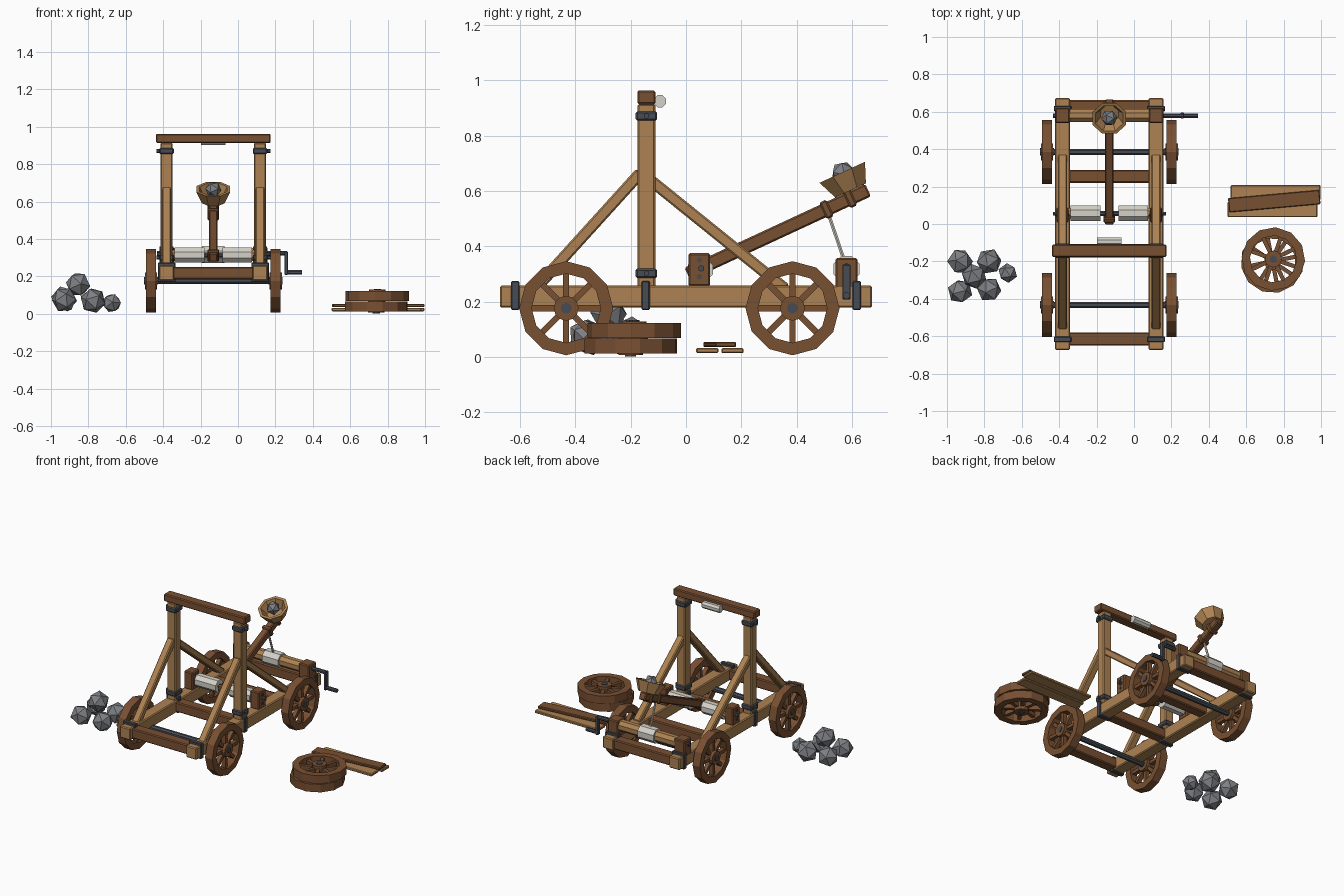
import bpy, bmesh, math, random
from mathutils import Vector, Matrix

if "Cube" in bpy.data.objects:
    bpy.data.objects.remove(bpy.data.objects["Cube"])

random.seed(4)
CX = -0.132          # centre line of the engine
SIDE = 0.25          # rail offset from the centre line


def material(name, rgb):
    m = bpy.data.materials.new(name)
    m.diffuse_color = (*rgb, 1)
    m.use_nodes = True
    m.node_tree.nodes["Principled BSDF"].inputs["Base Color"].default_value = m.diffuse_color
    return m


LIGHT = material("light_wood", (0.42, 0.225, 0.085))
DARK = material("dark_wood", (0.19, 0.08, 0.032))
IRON = material("iron", (0.062, 0.07, 0.088))
STONE = material("stone", (0.21, 0.215, 0.23))
ROPE = material("rope", (0.66, 0.64, 0.58))


def finish(name, bm, mat, matrix=Matrix(), bevel=0):
    bmesh.ops.recalc_face_normals(bm, faces=bm.faces)
    me = bpy.data.meshes.new(name)
    bm.to_mesh(me)
    bm.free()
    me.materials.append(mat)
    ob = bpy.data.objects.new(name, me)
    ob.matrix_world = matrix
    bpy.context.collection.objects.link(ob)
    if bevel:
        b = ob.modifiers.new("bevel", 'BEVEL')
        b.width, b.segments = bevel, 1
    return ob


def box(name, mat, c, s, rx=0, rz=0, bevel=0.006):
    bm = bmesh.new()
    bmesh.ops.create_cube(bm, size=1, matrix=Matrix.Diagonal((*s, 1)))
    m = Matrix.Translation(c) @ Matrix.Rotation(rz, 4, 'Z') @ Matrix.Rotation(rx, 4, 'X')
    return finish(name, bm, mat, m, bevel)


def rod(name, mat, a, b, r, n=8):
    a, b = Vector(a), Vector(b)
    bm = bmesh.new()
    bmesh.ops.create_cone(bm, cap_ends=True, segments=n, radius1=r, radius2=r, depth=(b - a).length,
                          matrix=Matrix.Rotation(math.pi / n, 4, 'Z'))
    q = Vector((0, 0, 1)).rotation_difference(b - a).to_matrix().to_4x4()
    return finish(name, bm, mat, Matrix.Translation((a + b) / 2) @ q)


def beam(name, mat, a, b, w, h):
    """Square beam between two points lying in a plane of constant x."""
    a, b = Vector(a), Vector(b)
    d = b - a
    return box(name, mat, (a + b) / 2, (w, d.length, h), rx=math.atan2(d.z, d.y))


def lathe(name, mat, profile, n, matrix, closed=True):
    """Revolve (radius, height) points around local z."""
    bm = bmesh.new()
    rings = [[bm.verts.new((r * math.cos(2 * math.pi * i / n), r * math.sin(2 * math.pi * i / n), z))
              for i in range(n)] for r, z in profile]
    pairs = list(zip(rings, rings[1:])) + ([(rings[-1], rings[0])] if closed else [])
    for p, q in pairs:
        for i in range(n):
            j = (i + 1) % n
            bm.faces.new((p[i], p[j], q[j], q[i]))
    if not closed:
        bm.faces.new(rings[0])
        bm.faces.new(rings[-1])
    return finish(name, bm, mat, matrix)


def wheel(name, matrix):
    w = 0.027
    lathe(name + "_rim", DARK, [(0.17, -w), (0.17, w), (0.125, w), (0.125, -w)], 12, matrix)
    lathe(name + "_hub", DARK, [(0.045, -w - 0.006), (0.045, w + 0.006)], 12, matrix, False)
    lathe(name + "_cap", IRON, [(0.02, -w - 0.011), (0.02, w + 0.011)], 8, matrix, False)
    bm = bmesh.new()
    for i in range(8):
        m = Matrix.Rotation(math.pi * i / 4, 4, 'Z') @ Matrix.Translation((0.085, 0, 0))
        bmesh.ops.create_cube(bm, size=1, matrix=m @ Matrix.Diagonal((0.1, 0.022, 0.028, 1)))
    finish(name + "_spokes", bm, DARK, matrix)


def stone(name, c, r):
    bm = bmesh.new()
    bmesh.ops.create_icosphere(bm, subdivisions=1, radius=r)
    rot = Matrix.Rotation(random.uniform(0, 6), 4, 'Z') @ Matrix.Rotation(random.uniform(0, 6), 4, 'X')
    finish(name, bm, STONE, Matrix.Translation(c) @ rot)


# Side frames: rail, post, braces, iron straps, bearing blocks
for s, tag in ((-1, "left"), (1, "right")):
    x = CX + s * SIDE
    box(tag + "_rail", LIGHT, (x, 0, 0.218), (0.08, 1.346, 0.08))
    box(tag + "_post", LIGHT, (x, -0.143, 0.58), (0.064, 0.064, 0.67))
    beam(tag + "_front_brace", LIGHT, (x, -0.165, 0.665), (x, -0.555, 0.235), 0.048, 0.042)
    beam(tag + "_rear_brace", LIGHT, (x, -0.13, 0.64), (x, 0.36, 0.245), 0.048, 0.042)
    for z in (0.302, 0.871):
        box(tag + "_post_band", IRON, (x, -0.143, z), (0.078, 0.078, 0.034))
        rod(tag + "_post_bolt", IRON, (x, -0.143, z), (x + s * 0.055, -0.143, z), 0.011, 6)
    for y in (-0.617, -0.146, 0.617):
        box(tag + "_rail_strap", IRON, (x, y, 0.222), (0.094, 0.03, 0.105), bevel=0.004)
    box(tag + "_pivot_block", DARK, (x, 0.048, 0.315), (0.066, 0.078, 0.12))
    for z in (0.29, 0.35):
        rod(tag + "_pivot_bolt", IRON, (x - s * 0.038, 0.048, z), (x + s * 0.038, 0.048, z), 0.01, 6)
    rod(tag + "_pivot_pin", IRON, (x, 0.055, 0.32), (x + s * 0.052, 0.055, 0.32), 0.012, 6)
    box(tag + "_winch_block", DARK, (x, 0.58, 0.3), (0.078, 0.08, 0.115))
    # Twisted rope skein on each side of the arm
    rod(tag + "_skein", ROPE, (CX + s * 0.048, 0.057, 0.315), (CX + s * 0.208, 0.057, 0.315), 0.044)
    rod(tag + "_skein_end", LIGHT, (CX + s * 0.2, 0.057, 0.315), (CX + s * 0.225, 0.057, 0.315), 0.03)

# Cross members and axles
for y, name in ((-0.615, "front"), (-0.143, "post"), (0.255, "middle"), (0.627, "rear")):
    box(name + "_crossbeam", DARK, (CX, y, 0.218), (0.43, 0.07, 0.066))
box("top_beam", DARK, (CX, -0.143, 0.938), (0.612, 0.066, 0.05))
rod("stop_pad", ROPE, (CX - 0.065, -0.094, 0.924), (CX + 0.065, -0.094, 0.924), 0.024)
rod("skein_core", IRON, (CX - 0.22, 0.057, 0.315), (CX + 0.22, 0.057, 0.315), 0.014)

for y, name in ((-0.433, "front"), (0.385, "rear")):
    rod(name + "_axle", IRON, (CX - 0.36, y, 0.176), (CX + 0.36, y, 0.176), 0.018)
    for s, tag in ((-1, "left"), (1, "right")):
        wheel(name + "_" + tag + "_wheel",
              Matrix.Translation((CX + s * 0.333, y, 0.176)) @ Matrix.Rotation(math.pi / 2, 4, 'Y'))

# Throwing arm with collars
foot, tip = Vector((CX, 0.005, 0.3)), Vector((CX, 0.658, 0.603))
beam("throwing_arm", DARK, foot, tip, 0.046, 0.05)
for t in (0.04, 0.77, 0.9):
    d = (tip - foot).normalized() * 0.014
    p = foot.lerp(tip, t)
    beam("arm_collar", DARK, p - d, p + d, 0.062, 0.066)

# Bowl and its shot
tilt = math.atan2(tip.z - foot.z, tip.y - foot.y)
bowl = Matrix.Translation((CX, 0.595, 0.602)) @ Matrix.Rotation(tilt, 4, 'X') @ Matrix.Rotation(math.pi / 8, 4, 'Z')
lathe("bowl", LIGHT, [(0.066, 0), (0.098, 0.072), (0.08, 0.072), (0.052, 0.016)], 8, bowl, False)
stone("loaded_stone", (CX, 0.567, 0.665), 0.044)

# Winch: drum, rope coil, pull rope, crank
rod("winch_drum", LIGHT, (CX - 0.22, 0.58, 0.318), (CX + 0.22, 0.58, 0.318), 0.038)
rod("rope_coil", ROPE, (CX - 0.06, 0.58, 0.318), (CX + 0.06, 0.58, 0.318), 0.05)
rod("pull_rope", ROPE, (CX, 0.512, 0.525), (CX, 0.575, 0.34), 0.007, 6)
rod("winch_shaft", IRON, (CX - 0.3, 0.58, 0.325), (0.262, 0.58, 0.325), 0.013)
box("crank_arm", IRON, (0.258, 0.58, 0.271), (0.018, 0.03, 0.125), bevel=0.003)
rod("crank_handle", IRON, (0.25, 0.58, 0.222), (0.342, 0.58, 0.222), 0.013)

# Spare wheels lying in a stack
wheel("lower_spare_wheel", Matrix.Translation((0.74, -0.2, 0.04)) @ Matrix.Rotation(0.2, 4, 'Z'))
wheel("upper_spare_wheel", Matrix.Translation((0.745, -0.187, 0.096)) @ Matrix.Rotation(0.45, 4, 'Z'))

# Spare planks
box("plank_near", LIGHT, (0.74, 0.077, 0.023), (0.48, 0.08, 0.018), bevel=0.004)
box("plank_far", LIGHT, (0.757, 0.168, 0.023), (0.48, 0.08, 0.018), bevel=0.004)
box("plank_top", DARK, (0.75, 0.122, 0.045), (0.49, 0.076, 0.018), rz=0.09, bevel=0.004)

# Pile of shot
for c, r in (((-0.93, -0.2, 0.08), 0.07), ((-0.775, -0.2, 0.072), 0.07), ((-0.93, -0.36, 0.075), 0.068),
             ((-0.775, -0.35, 0.07), 0.068), ((-0.675, -0.262, 0.058), 0.053), ((-0.855, -0.28, 0.158), 0.068)):
    stone("stone", c, r)
